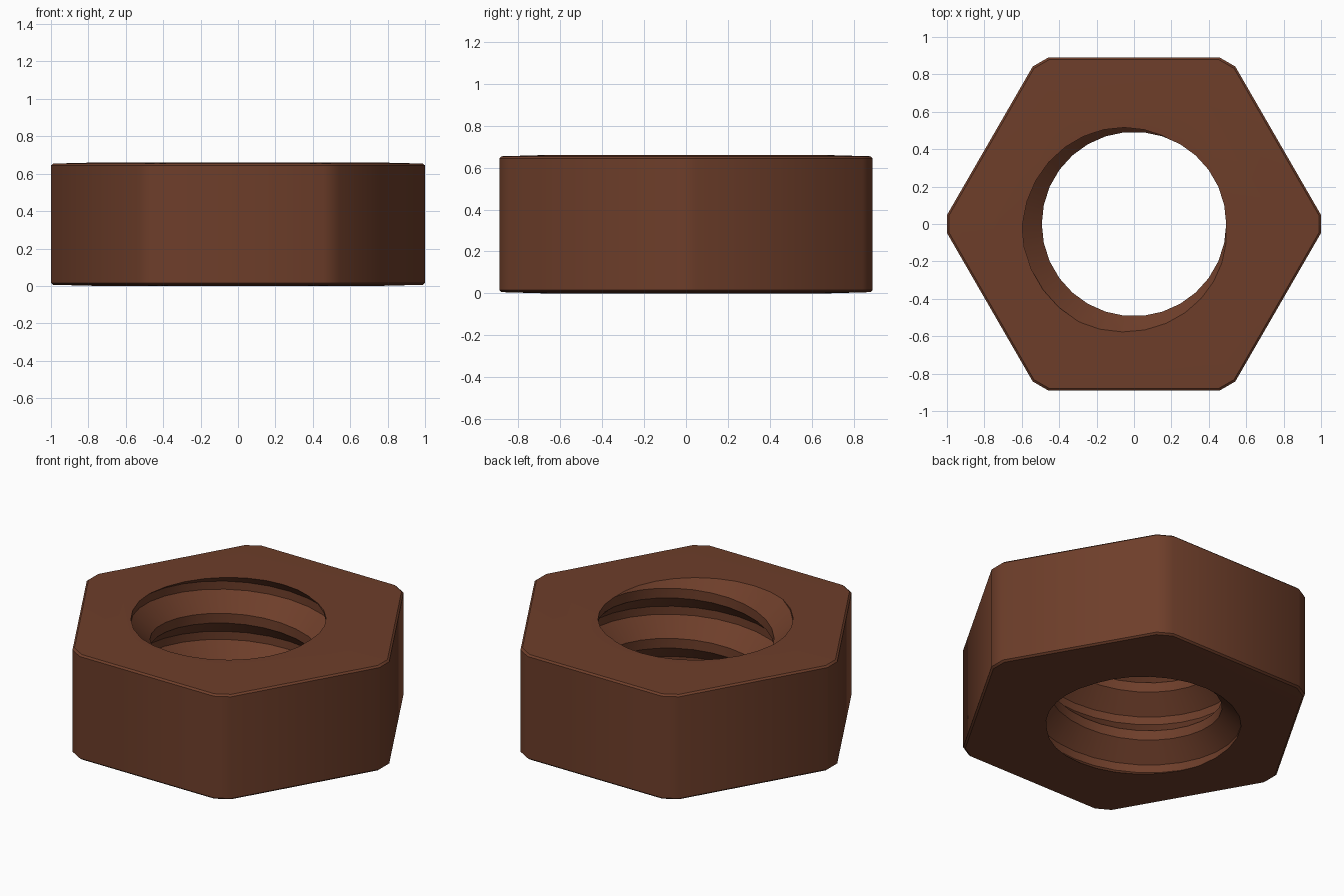
import bpy, bmesh, math

if "Cube" in bpy.data.objects:
    bpy.data.objects.remove(bpy.data.objects["Cube"])

H = 0.66            # nut height
APOTHEM = 0.89      # half distance across flats
CUT = 1.0           # corner truncation distance
PITCH = 0.31
STEPS = 30


def make_object(name, bm):
    bmesh.ops.recalc_face_normals(bm, faces=bm.faces)
    mesh = bpy.data.meshes.new(name)
    bm.to_mesh(mesh)
    bm.free()
    obj = bpy.data.objects.new(name, mesh)
    bpy.context.collection.objects.link(obj)
    return obj


brown = bpy.data.materials.new("rust brown")
brown.diffuse_color = (0.155, 0.048, 0.023, 1)
brown.use_nodes = True
brown.node_tree.nodes["Principled BSDF"].inputs["Base Color"].default_value = brown.diffuse_color

# Hex body with clipped corners and fine edge chamfers
half = (APOTHEM / math.cos(math.pi / 6) - CUT) * math.tan(math.pi / 3)
outline = []
for i in range(6):
    a = i * math.pi / 3
    for s in (-half, half):
        outline.append((CUT * math.cos(a) - s * math.sin(a),
                        CUT * math.sin(a) + s * math.cos(a)))
bm = bmesh.new()
levels = [(0.75, 0), (0.988, 0.006), (1, 0.016),
          (1, H - 0.016), (0.988, H - 0.006), (0.75, H)]
rings = [[bm.verts.new((x * k, y * k, z)) for x, y in outline] for k, z in levels]
for r0, r1 in zip(rings, rings[1:]):
    for i in range(12):
        j = (i + 1) % 12
        bm.faces.new((r0[i], r0[j], r1[j], r1[i]))
bm.faces.new(rings[0])
bm.faces.new(rings[-1])
nut = make_object("hex_nut", bm)
nut.data.materials.append(brown)

# Right-handed thread cutter: the profile climbs one pitch per turn
profile = [(0.493, -0.03), (0.493, 0.03), (0.6, 0.13), (0.6, 0.18)]
NP, TURNS = len(profile), 7
crest_z = 0.515 - PITCH * 225 / 360 - 4 * PITCH
bm = bmesh.new()
cols = []
for j in range(STEPS):
    a = math.tau * j / STEPS
    cols.append([bm.verts.new((r * math.cos(a), r * math.sin(a),
                               crest_z + z + PITCH * (t + j / STEPS)))
                 for t in range(TURNS) for r, z in profile])
for j in range(STEPS):
    nxt = cols[(j + 1) % STEPS]
    shift = NP if j == STEPS - 1 else 0
    for k in range(NP * TURNS - 1 - shift):
        bm.faces.new((cols[j][k], nxt[k + shift], nxt[k + 1 + shift], cols[j][k + 1]))
# close both ragged ends with fans to the axis
low = bm.verts.new((0, 0, -2.5))
high = bm.verts.new((0, 0, 3))
for e in [e for e in bm.edges if e.is_boundary]:
    mid = (e.verts[0].co.z + e.verts[1].co.z) / 2
    bm.faces.new((e.verts[0], e.verts[1], high if mid > H / 2 else low))
cutter = make_object("thread_cutter", bm)
cutter.data.materials.append(brown)
cutter.hide_render = True

# Cut the threaded hole
mod = nut.modifiers.new("thread", 'BOOLEAN')
mod.operation = 'DIFFERENCE'
mod.solver = 'EXACT'
mod.object = cutter
bpy.context.view_layer.objects.active = nut
nut.select_set(True)
bpy.ops.object.modifier_apply(modifier="thread")
bpy.data.objects.remove(cutter)
bpy.ops.object.shade_smooth_by_angle(angle=math.radians(32))
